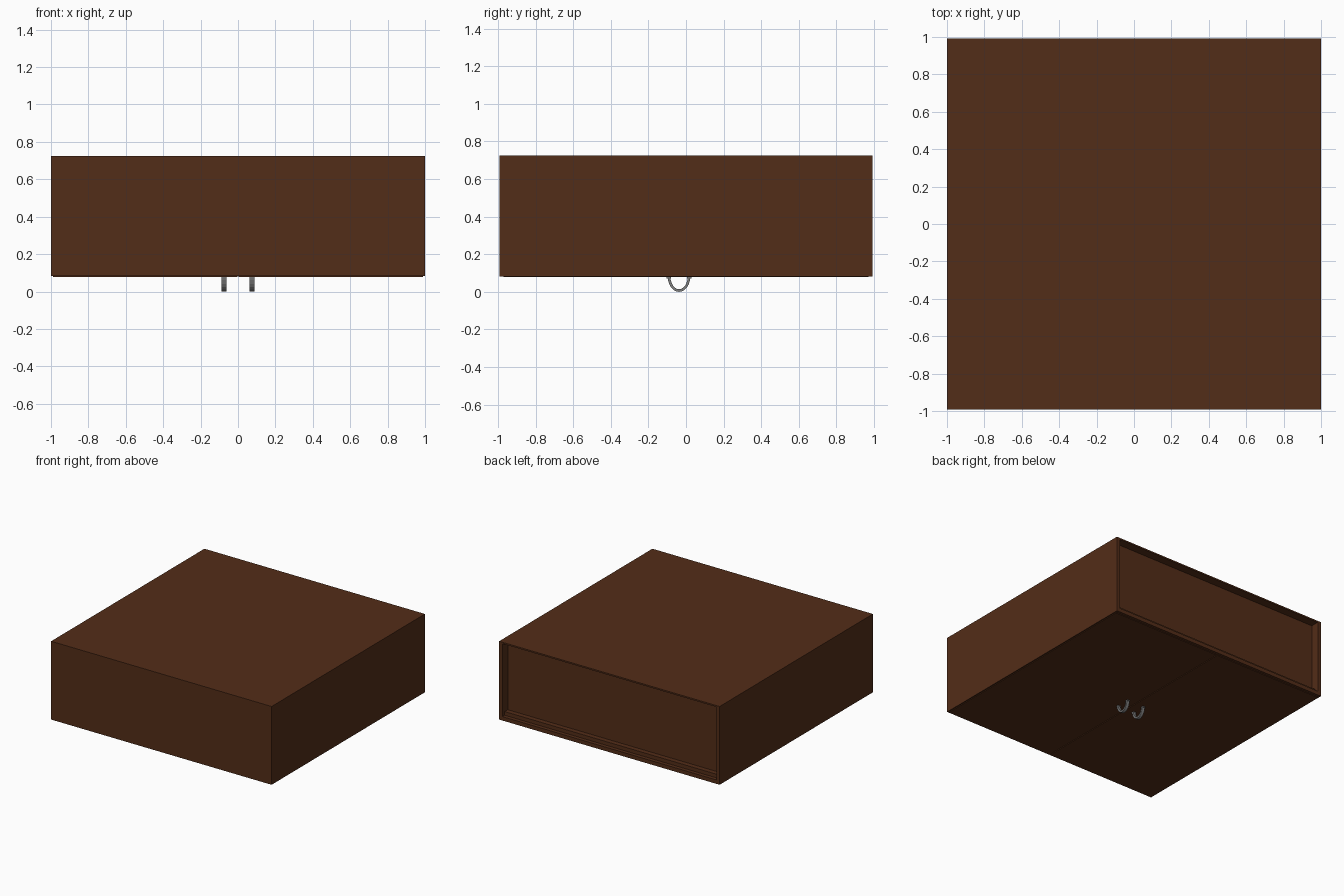
import bpy, bmesh, math

if "Cube" in bpy.data.objects:
    bpy.data.objects.remove(bpy.data.objects["Cube"])

def material(name, rgb):
    m = bpy.data.materials.new(name)
    m.diffuse_color = (*rgb, 1)
    m.use_nodes = True
    m.node_tree.nodes["Principled BSDF"].inputs["Base Color"].default_value = m.diffuse_color
    return m

wood = material("dark_wood", (0.086, 0.026, 0.009))
metal = material("grey_metal", (0.2, 0.2, 0.2))

def finish(name, bm, mat):
    bmesh.ops.recalc_face_normals(bm, faces=bm.faces)
    me = bpy.data.meshes.new(name)
    bm.to_mesh(me)
    bm.free()
    me.materials.append(mat)
    ob = bpy.data.objects.new(name, me)
    bpy.context.collection.objects.link(ob)
    return ob

def box(name, x0, x1, y0, y1, z0, z1, mat=wood):
    bm = bmesh.new()
    bmesh.ops.create_cube(bm, size=1)
    for v in bm.verts:
        v.co = (x1 if v.co.x > 0 else x0, y1 if v.co.y > 0 else y0, z1 if v.co.z > 0 else z0)
    return finish(name, bm, mat)

Y, T = 0.993, 0.03                 # half depth, board thickness
Z0, Z1 = 0.083, 0.725              # carcass lower and upper limits
FRAME = 0.145                      # upper face of the face frame
RECESS = Y - 0.07                  # outer face of the recessed end board

# carcass lying on its doors: sides, closed end, recessed end, back board
for s, side in ((-1, "left"), (1, "right")):
    a, b = sorted((s * 1.0, s * (1 - T)))
    box(side + "_side", a, b, -Y, Y, Z0, Z1)
box("closed_end", -1 + T, 1 - T, -Y, -Y + T, Z0, Z1)
box("recessed_end", -1 + T, 1 - T, RECESS - T, RECESS, FRAME - 0.03, Z1 - 0.012)
box("back_board", -1 + T, 1 - T, -Y + T, Y, Z1 - 0.012, Z1)

# face frame behind the doors, with a stepped rail under the recess
box("frame_rail_open_end", -1 + T, 1 - T, RECESS - 0.06, Y - 0.03, 0.11, FRAME)
box("frame_lip_open_end", -1 + T, 1 - T, RECESS - 0.06, Y, Z0, 0.115)
box("frame_rail_closed_end", -1 + T, 1 - T, -Y + T, -Y + 0.1, 0.11, FRAME)

# pair of doors and their bow handles
def handle(name, x):
    n, w, yc, zt = 12, 0.0125, -0.037, 0.082
    bm = bmesh.new()
    rings = []
    for i in range(n + 1):
        a = math.pi * i / n
        c, s = math.cos(a), math.sin(a)
        pts = [(yc + ry * c, zt - rz * s) for ry, rz in ((0.06, 0.082), (0.046, 0.068))]
        (yo, zo), (yi, zi) = pts
        rings.append([bm.verts.new((x + dx, y, z)) for dx, y, z in
                      ((-w, yo, zo), (w, yo, zo), (w, yi, zi), (-w, yi, zi))])
    for r, q in zip(rings, rings[1:]):
        for k in range(4):
            bm.faces.new((r[k], r[(k + 1) % 4], q[(k + 1) % 4], q[k]))
    bm.faces.new(rings[0])
    bm.faces.new(rings[-1])
    ob = finish(name, bm, metal)
    for s in (-1, 1):
        box(name + "_foot", x - w, x + w, yc + s * 0.054 - 0.012, yc + s * 0.054 + 0.012,
            0.072, 0.08, metal)
    return ob

for s, side in ((-1, "left"), (1, "right")):
    a, b = sorted((s * 0.003, s * 0.99))
    box(side + "_door", a, b, -0.97, 0.97, 0.078, 0.11)
    handle(side + "_handle", s * 0.075)
